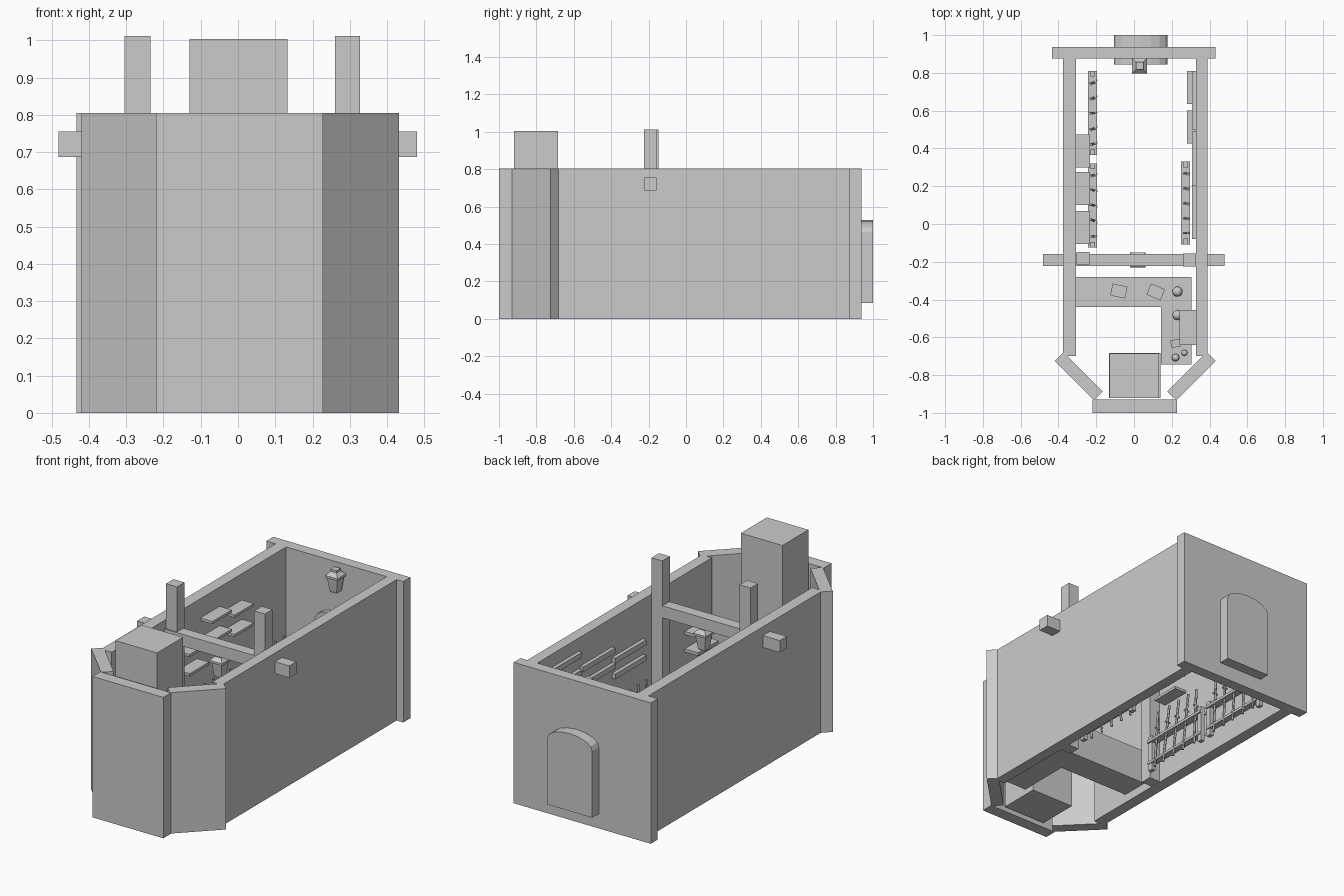
import bpy, bmesh, math, random
from mathutils import Matrix, Vector

if "Cube" in bpy.data.objects:
    bpy.data.objects.remove(bpy.data.objects["Cube"])

random.seed(4)


def add_object(name, bm):
    bmesh.ops.recalc_face_normals(bm, faces=bm.faces)
    mesh = bpy.data.meshes.new(name)
    bm.to_mesh(mesh)
    bm.free()
    ob = bpy.data.objects.new(name, mesh)
    bpy.context.collection.objects.link(ob)
    return ob


def box(name, x, y, z, turn=0.0):
    """Box from (min, max) ranges, optionally turned about z."""
    bm = bmesh.new()
    bmesh.ops.create_cube(bm, size=1)
    size = [r[1] - r[0] for r in (x, y, z)]
    bmesh.ops.scale(bm, vec=size, verts=bm.verts)
    ob = add_object(name, bm)
    ob.location = [(r[0] + r[1]) / 2 for r in (x, y, z)]
    ob.rotation_euler.z = turn
    return ob


def prism(name, profile, to_3d, offset):
    """Extrude a flat profile by an offset vector."""
    bm = bmesh.new()
    face = bm.faces.new([bm.verts.new(to_3d(*p)) for p in profile])
    ext = bmesh.ops.extrude_face_region(bm, geom=[face], use_keep_orig=True)
    moved = [g for g in ext["geom"] if isinstance(g, bmesh.types.BMVert)]
    bmesh.ops.translate(bm, vec=offset, verts=moved)
    return add_object(name, bm)


def rod(name, a, b, r, sides=6):
    a, b = Vector(a), Vector(b)
    bm = bmesh.new()
    bmesh.ops.create_cone(bm, cap_ends=True, segments=sides, radius1=r, radius2=r, depth=(b - a).length)
    rot = (b - a).to_track_quat('Z', 'Y').to_matrix().to_4x4()
    bmesh.ops.transform(bm, matrix=Matrix.Translation((a + b) / 2) @ rot, verts=bm.verts)
    return add_object(name, bm)


# Building shell: open at top and bottom
H = 0.805
box("left_wall", (-0.375, -0.308), (-0.70, 0.88), (0, H))
box("right_wall", (0.327, 0.39), (-0.70, 0.88), (0, H))
box("back_wall", (-0.434, 0.432), (0.875, 0.938), (0, H))
box("front_wall", (-0.22, 0.228), (-1.0, -0.93), (0, H))
corner = [(-0.42, -0.725), (-0.212, -0.933), (-0.165, -0.887), (-0.373, -0.678)]
for side, label in ((1, "left"), (-1, "right")):
    pts = [(0.006 + side * (px - 0.006), py) for px, py in corner]
    prism(label + "_corner_wall", pts, lambda u, v: (u, v, 0), (0, 0, H))

# Arched door through the back wall
cx, hw, spring, rise = 0.035, 0.142, 0.465, 0.063
arch = [(cx - hw, 0.085), (cx + hw, 0.085)]
for i in range(9):
    a = math.pi * i / 8
    arch.append((cx + hw * math.cos(a), spring + rise * math.sin(a)))
prism("arched_door", arch, lambda u, v: (u, 0.845, v), (0, 0.155, 0))

# Posts and cross beam
box("left_post", (-0.305, -0.235), (-0.215, -0.147), (0, 1.012))
box("right_post", (0.26, 0.328), (-0.225, -0.157), (0, 1.012))
box("cross_beam", (-0.482, 0.48), (-0.222, -0.158), (0.687, 0.755))

# Forge with chimney
box("chimney", (-0.13, 0.133), (-0.92, -0.685), (0.40, 1.003))
box("forge_back", (-0.13, 0.133), (-0.92, -0.86), (0.25, 0.40))
for x0 in (-0.13, 0.093):
    box("forge_cheek", (x0, x0 + 0.04), (-0.86, -0.685), (0.25, 0.40))
box("forge_base", (-0.133, 0.14), (-0.92, -0.682), (0.02, 0.25))


def lantern(x, y, z):
    """Flared lantern: stacked square rings from the foot to the knob."""
    rings = [(0.020, 0), (0.023, 0.012), (0.032, 0.085), (0.040, 0.085),
             (0.040, 0.097), (0.019, 0.117), (0.019, 0.13)]
    bm = bmesh.new()
    loops = []
    for r, h in rings:
        loops.append([bm.verts.new((x + sx * r, y + sy * r, z + h))
                      for sx, sy in ((-1, -1), (1, -1), (1, 1), (-1, 1))])
    for lo, hi in zip(loops, loops[1:]):
        for i in range(4):
            j = (i + 1) % 4
            bm.faces.new((lo[i], lo[j], hi[j], hi[i]))
    bm.faces.new(loops[0])
    bm.faces.new(loops[-1])
    add_object("lantern", bm)


lantern(0.02, -0.19, 0.56)
lantern(0.03, 0.838, 0.655)

# L-shaped counter with goods on it
top = 0.25
counter = [(-0.31, -0.28), (0.305, -0.28), (0.305, -0.745), (0.143, -0.745), (0.143, -0.44), (-0.31, -0.44)]
prism("counter", counter, lambda u, v: (u, v, 0.05), (0, 0, top - 0.05))
for x, y, s, h, t in ((-0.08, -0.355, 0.08, 0.02, -0.2), (0.115, -0.36, 0.08, 0.02, -0.4), (0.22, -0.632, 0.05, 0.04, 0.2)):
    box("goods_box", (x - s / 2, x + s / 2), (y - s * 0.4, y + s * 0.4), (top, top + h), t)
for x, y, r in ((0.23, -0.358, 0.027), (0.23, -0.482, 0.027), (0.22, -0.707, 0.02), (0.267, -0.682, 0.016)):
    bm = bmesh.new()
    bmesh.ops.create_uvsphere(bm, u_segments=12, v_segments=8, radius=r)
    bmesh.ops.translate(bm, vec=(x, y, top + r), verts=bm.verts)
    add_object("goods_ball", bm)
for z in (0.36, 0.46):
    box("counter_shelf", (0.242, 0.33), (-0.64, -0.455), (z, z + 0.018))

# Weapon racks: end posts, two rails and leaning poles


def rack(x0, y0, y1, lean):
    xm = x0 + 0.025
    for y in (y0, y1 - 0.03):
        box("rack_post", (xm - 0.012, xm + 0.012), (y, y + 0.03), (0.02, 0.23))
    box("rack_top_rail", (x0, x0 + 0.046), (y0, y1), (0.19, 0.205))
    box("rack_low_rail", (x0 + 0.005, x0 + 0.042), (y0, y1), (0.06, 0.075))
    for i in range(5):
        y = y0 + 0.06 + i * (y1 - y0 - 0.12) / 4
        dy = random.uniform(-0.012, 0.012)
        foot, tip = Vector((xm + 0.018 * lean, y - dy, 0.02)), Vector((xm - 0.01 * lean, y + dy, 0.37))
        rod("rack_pole", foot, tip, 0.007)
        mid = foot.lerp(tip, 0.7)
        rod("pole_guard", mid - Vector((0.016, 0, 0)), mid + Vector((0.016, 0, 0)), 0.006)


rack(-0.243, 0.365, 0.81, 1)
rack(-0.243, -0.125, 0.32, 1)
rack(0.25, -0.108, 0.33, -1)

# Wall shelves
for y0, heights in ((0.30, (0.53, 0.64)), (0.10, (0.57, 0.68)), (-0.105, (0.46, 0.57))):
    for z in heights:
        box("left_shelf", (-0.31, -0.232), (y0, y0 + 0.175), (z, z + 0.015))
for y0, y1, heights in ((0.50, 0.81, (0.60, 0.70)), (0.20, 0.49, (0.52, 0.61)), (-0.08, 0.20, (0.46, 0.55))):
    for z in heights:
        box("right_shelf", (0.306, 0.33), (y0, y1), (z, z + 0.03))
for y0 in (0.635, 0.425):
    box("right_ledge", (0.28, 0.33), (y0, y0 + 0.175), (0.40, 0.418))
